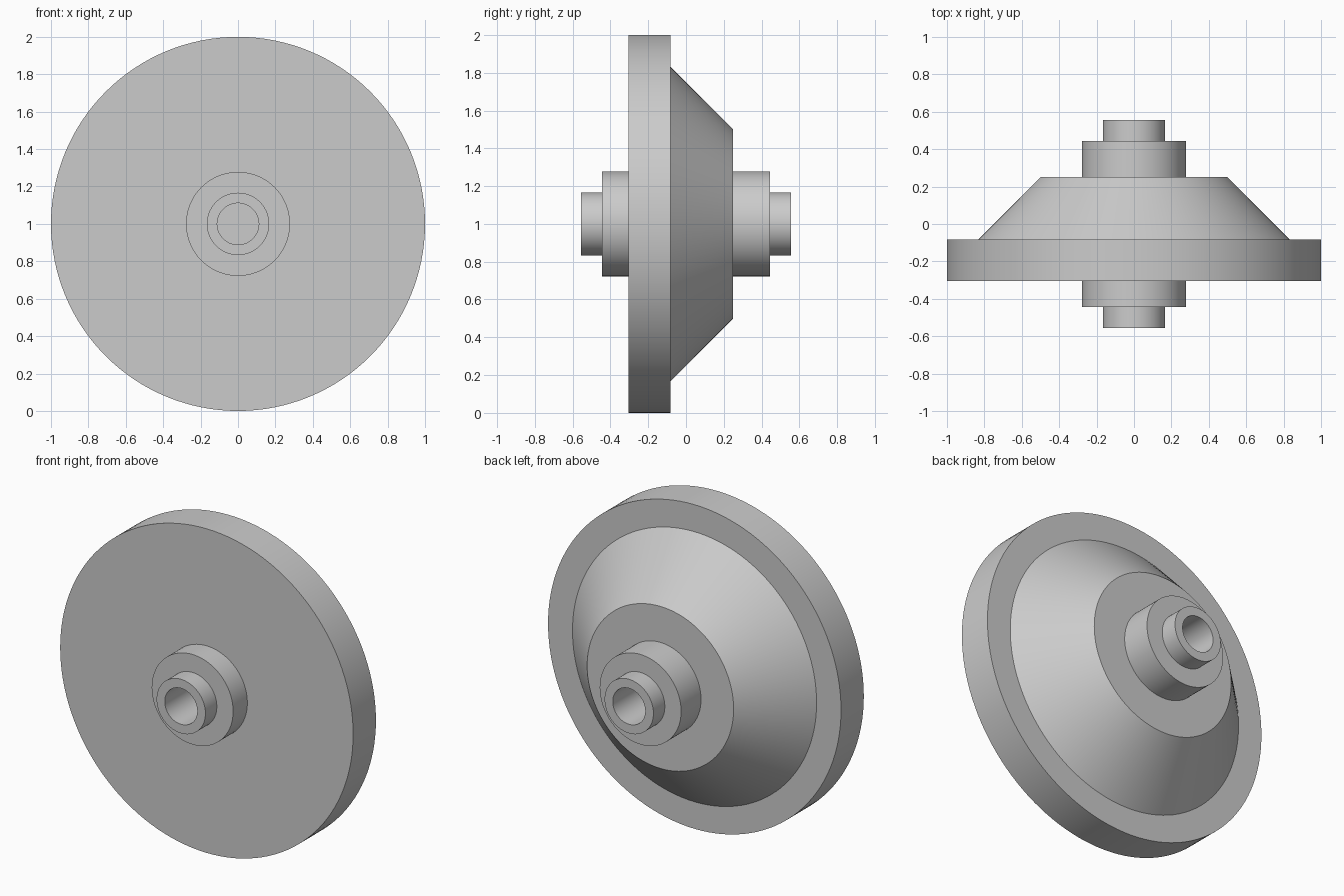
import bpy
import bmesh
import math
from mathutils import Vector

cube = bpy.data.objects.get("Cube")
if cube:
    bpy.data.objects.remove(cube, do_unlink=True)

UNIT = 1 / 36        # all dimensions below are whole multiples of this
SEGMENTS = 128

grey = bpy.data.materials.new("plain_grey")
grey.use_nodes = True
colour = (0.6, 0.6, 0.6, 1)
grey.diffuse_color = colour
grey.node_tree.nodes["Principled BSDF"].inputs["Base Color"].default_value = colour


def lathe(name, profile):
    """Spin a closed (radius, y) profile around the horizontal y axis."""
    bm = bmesh.new()
    verts = [bm.verts.new((r * UNIT, y * UNIT, 0)) for r, y in profile]
    edges = [bm.edges.new((a, b)) for a, b in zip(verts, verts[1:] + verts[:1])
             if a.co.x > 0 or b.co.x > 0]
    bmesh.ops.spin(bm, geom=verts + edges, cent=(0, 0, 0), axis=(0, 1, 0),
                   angle=math.tau, steps=SEGMENTS, use_merge=False)
    bmesh.ops.remove_doubles(bm, verts=bm.verts, dist=1e-5)
    bmesh.ops.recalc_face_normals(bm, faces=bm.faces)
    mesh = bpy.data.meshes.new(name)
    bm.to_mesh(mesh)
    bm.free()
    mesh.materials.append(grey)
    obj = bpy.data.objects.new(name, mesh)
    obj.location = Vector((0, 0, 1))
    bpy.context.collection.objects.link(obj)
    bpy.ops.object.select_all(action="DESELECT")
    obj.select_set(True)
    bpy.context.view_layer.objects.active = obj
    bpy.ops.object.shade_smooth_by_angle(angle=math.radians(25))
    return obj


def ring(name, inner, outer, start, end):
    return lathe(name, [(inner, start), (outer, start), (outer, end), (inner, end)])


# Broad rim disc and the tapered body behind it
lathe("rim_disc", [(0, -11), (36, -11), (36, -3), (0, -3)])
lathe("tapered_body", [(0, -3), (30, -3), (18, 9), (0, 9)])

# Stepped hub and hollow sleeve on each side
for side, face, sign in (("front", -11, -1), ("back", 9, 1)):
    ring(side + "_hub", 6, 10, face, sign * 16)
    ring(side + "_sleeve", 4, 6, face, sign * 20)
